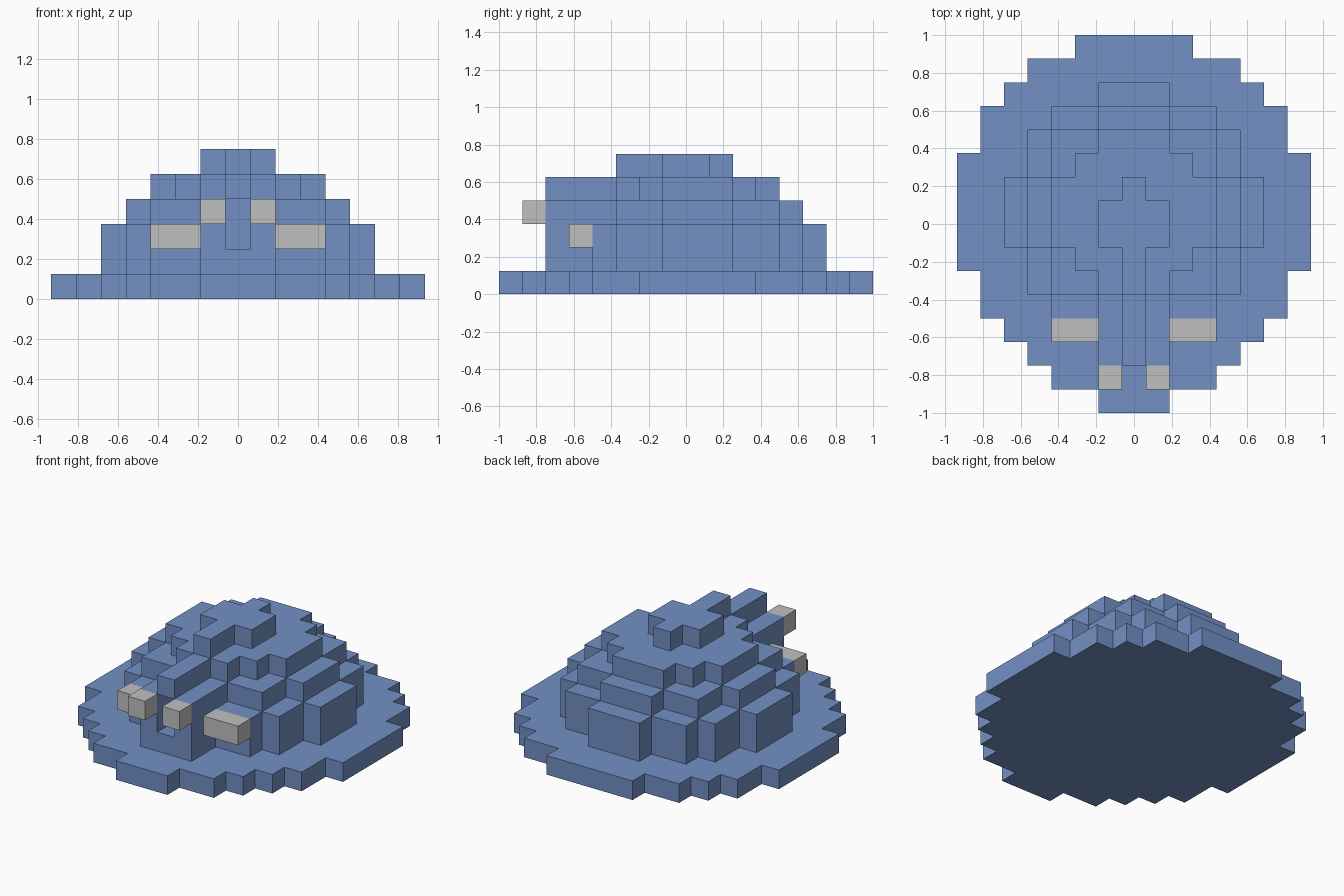
import bpy
import bmesh

UNIT = 0.125  # edge of one block

old = bpy.data.objects.get("Cube")
if old:
    bpy.data.objects.remove(old, do_unlink=True)


def make_material(name, color):
    mat = bpy.data.materials.new(name)
    mat.use_nodes = True
    mat.diffuse_color = color
    mat.node_tree.nodes["Principled BSDF"].inputs["Base Color"].default_value = color
    return mat


blue = make_material("dusty blue", (0.168, 0.279, 0.552, 1))
grey = make_material("light grey", (0.527, 0.527, 0.527, 1))


def stepped_outline(strips, slot=None):
    """Mirrored outline of nested strips (half width, front, back), narrow to wide."""
    half = []
    if slot:
        half += [(slot[0], slot[1]), (slot[0], strips[0][1])]
    for i, (w, front, _) in enumerate(strips):
        half.append((w, front))
        if i + 1 < len(strips):
            half.append((w, strips[i + 1][1]))
    for i in reversed(range(len(strips))):
        w, _, back = strips[i]
        if i + 1 < len(strips):
            half.append((w, strips[i + 1][2]))
        half.append((w, back))
    points = half + [(-x, y) for x, y in reversed(half)]
    return [p for i, p in enumerate(points) if p != points[i - 1]]


def slab(name, points, bottom, top, mat):
    """Extrude a flat outline between two heights, all in blocks."""
    bm = bmesh.new()
    verts = [bm.verts.new((x * UNIT, y * UNIT, bottom * UNIT)) for x, y in points]
    face = bm.faces.new(verts)
    grown = bmesh.ops.extrude_face_region(bm, geom=[face])["geom"]
    raised = [g for g in grown if isinstance(g, bmesh.types.BMVert)]
    bmesh.ops.translate(bm, verts=raised, vec=(0, 0, (top - bottom) * UNIT))
    bmesh.ops.recalc_face_normals(bm, faces=bm.faces)
    mesh = bpy.data.meshes.new(name)
    bm.to_mesh(mesh)
    bm.free()
    mesh.materials.append(mat)
    obj = bpy.data.objects.new(name, mesh)
    bpy.context.collection.objects.link(obj)


# Wide base and the stepped dome above it
base = [(1.5, -8, 8), (2.5, -7, 8), (3.5, -7, 7), (4.5, -6, 7),
        (5.5, -5, 6), (6.5, -4, 5), (7.5, -2, 3)]
lower = [(1.5, -6, 6), (3.5, -4, 5), (4.5, -3, 4), (5.5, -1, 2)]
middle = [(1.5, -6, 5), (3.5, -3, 4), (4.5, -1, 2)]
upper = [(0.5, -6, 4), (1.5, -3, 4), (2.5, -2, 3), (3.5, -1, 2)]
crown = [(0.5, -3, 2), (1.5, -1, 1)]
slot = (0.5, -4)  # recess in the front, roofed by the ridge

slab("base", stepped_outline(base), 0, 1, blue)
slab("lower_body", stepped_outline(lower), 1, 2, blue)
slab("lower_body_slotted", stepped_outline(lower, slot), 2, 3, blue)
slab("middle_body", stepped_outline(middle, slot), 3, 4, blue)
slab("upper_body_and_ridge", stepped_outline(upper), 4, 5, blue)
slab("crown", stepped_outline(crown), 5, 6, blue)

# Grey blocks on the front, mirrored
for side, s in (("left", 1), ("right", -1)):
    for part, x0, x1, y0, z0 in (("inner_block", 0.5, 1.5, -7, 3),
                                 ("outer_block", 1.5, 3.5, -5, 2)):
        corners = [(s * x0, y0), (s * x1, y0), (s * x1, y0 + 1), (s * x0, y0 + 1)]
        slab(f"{side}_{part}", corners, z0, z0 + 1, grey)
